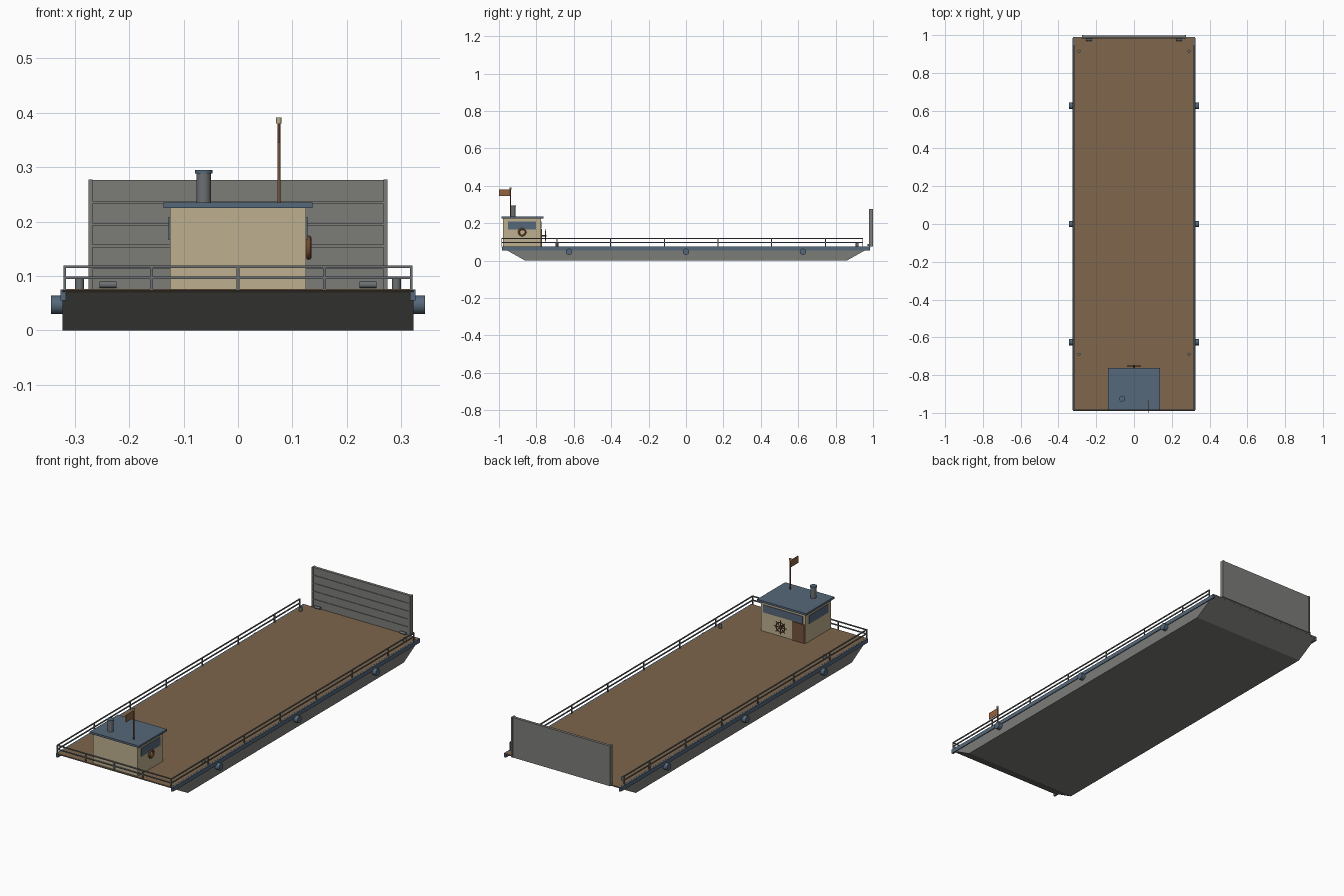
import bpy, bmesh, math
from mathutils import Vector

if "Cube" in bpy.data.objects:
    bpy.data.objects.remove(bpy.data.objects["Cube"])


def mat(name, r, g, b):
    lin = [((c / 255 + 0.055) / 1.055) ** 2.4 if c > 10 else c / 3294 for c in (r, g, b)]
    m = bpy.data.materials.new(name)
    m.diffuse_color = (*lin, 1)
    m.use_nodes = True
    m.node_tree.nodes["Principled BSDF"].inputs["Base Color"].default_value = m.diffuse_color
    return m


GREY = mat("hull grey", 124, 124, 121)
DECK = mat("deck brown", 126, 102, 76)
BEIGE = mat("cabin beige", 190, 176, 143)
BLUE = mat("slate blue", 86, 104, 122)
STEEL = mat("rail steel", 108, 112, 114)
WOOD = mat("dark wood", 116, 84, 60)
RUST = mat("buoy brown", 146, 98, 64)


def finish(name, bm, material, smooth=False):
    bmesh.ops.recalc_face_normals(bm, faces=bm.faces[:])
    me = bpy.data.meshes.new(name)
    bm.to_mesh(me)
    bm.free()
    ob = bpy.data.objects.new(name, me)
    bpy.context.collection.objects.link(ob)
    me.materials.append(material)
    if smooth:
        bpy.ops.object.select_all(action='DESELECT')
        ob.select_set(True)
        bpy.context.view_layer.objects.active = ob
        bpy.ops.object.shade_smooth_by_angle(angle=math.radians(40))
    return ob


def add_box(bm, x0, x1, y0, y1, z0, z1):
    vs = bmesh.ops.create_cube(bm, size=1)['verts']
    for v in vs:
        v.co = Vector(((x0 + x1) / 2 + v.co.x * (x1 - x0),
                       (y0 + y1) / 2 + v.co.y * (y1 - y0),
                       (z0 + z1) / 2 + v.co.z * (z1 - z0)))


def box(name, material, *b):
    bm = bmesh.new()
    add_box(bm, *b)
    return finish(name, bm, material)


def add_rod(bm, a, b, r, n=12):
    a, b = Vector(a), Vector(b)
    vs = bmesh.ops.create_cone(bm, cap_ends=True, segments=n, radius1=r, radius2=r,
                               depth=(b - a).length)['verts']
    q = Vector((0, 0, 1)).rotation_difference(b - a)
    for v in vs:
        v.co = q @ v.co + (a + b) / 2


def rod(name, material, a, b, r, n=16):
    bm = bmesh.new()
    add_rod(bm, a, b, r, n)
    return finish(name, bm, material, True)


def add_ring(bm, c, axis, R, r, n=20, k=8):
    """Torus around the given axis ('x' or 'y')."""
    grid = []
    for i in range(n):
        t = 2 * math.pi * i / n
        row = []
        for j in range(k):
            p = 2 * math.pi * j / k
            d, h = R + r * math.cos(p), r * math.sin(p)
            u, w = d * math.cos(t), d * math.sin(t)
            off = Vector((h, u, w)) if axis == 'x' else Vector((u, h, w))
            row.append(bm.verts.new(Vector(c) + off))
        grid.append(row)
    for i in range(n):
        for j in range(k):
            a, b = grid[i], grid[(i + 1) % n]
            bm.faces.new((a[j], b[j], b[(j + 1) % k], a[(j + 1) % k]))


# Hull: raked profile extruded across x
bm = bmesh.new()
prof = [(-0.99, 0.073), (-0.86, 0), (0.86, 0), (0.99, 0.073)]
f = bm.faces.new([bm.verts.new((-0.322, y, z)) for y, z in prof])
ext = bmesh.ops.extrude_face_region(bm, geom=[f])['geom']
bmesh.ops.translate(bm, vec=(0.644, 0, 0), verts=[g for g in ext if isinstance(g, bmesh.types.BMVert)])
finish("hull", bm, GREY)

box("deck", DECK, -0.318, 0.318, -0.985, 0.985, 0.07, 0.076)

# Rub rails and round fenders on both sides
for s, side in ((-1, "left"), (1, "right")):
    x0, x1 = sorted((s * 0.316, s * 0.326))
    box(side + "_rub_rail", BLUE, x0, x1, -0.985, 0.985, 0.055, 0.0755)
    for i, y in enumerate((-0.625, 0, 0.625)):
        rod(f"{side}_fender_{i}", BLUE, (s * 0.318, y, 0.047), (s * 0.343, y, 0.047), 0.017)
    for y, end in ((-0.69, "front"), (0.915, "rear")):
        rod(f"{side}_{end}_bollard", STEEL, (s * 0.291, y, 0.075), (s * 0.291, y, 0.096), 0.008, 12)
    rod(side + "_ramp_hinge", STEEL, (s * 0.223, 0.975, 0.084), (s * 0.254, 0.975, 0.084), 0.006, 12)

# Guard rail: two long sides and the front end
bm = bmesh.new()
RX, Y0, Y1, H = 0.318, -0.985, 0.945, 0.0025
for s in (-1, 1):
    for z in (0.097, 0.117):
        add_box(bm, s * RX - H, s * RX + H, Y0 - H, Y1 + H, z - H, z + H)
    for y in [Y0] + [-0.69 + 0.287 * i for i in range(6)] + [Y1]:
        add_box(bm, s * RX - H, s * RX + H, y - H, y + H, 0.074, 0.117)
for z in (0.097, 0.117):
    add_box(bm, -RX, RX, Y0 - H, Y0 + H, z - H, z + H)
for x in (-0.159, 0, 0.159):
    add_box(bm, x - H, x + H, Y0 - H, Y0 + H, 0.074, 0.117)
finish("guard_rail", bm, STEEL)

# Raised loading ramp with ribs on the inner face
bm = bmesh.new()
add_box(bm, -0.272, 0.272, 0.984, 0.998, 0.074, 0.276)
for s in (-1, 1):
    add_box(bm, s * 0.271 - 0.004, s * 0.271 + 0.004, 0.979, 1.0, 0.074, 0.277)
for i in range(4):
    z = 0.115 + i * 0.04
    add_box(bm, -0.267, 0.267, 0.981, 0.985, z - 0.0025, z + 0.0025)
finish("loading_ramp", bm, GREY)

# Cabin with roof, windows and door
box("cabin", BEIGE, -0.125, 0.125, -0.978, -0.775, 0.074, 0.226)
box("cabin_roof", BLUE, -0.137, 0.137, -0.986, -0.762, 0.225, 0.235)
for s, side in ((-1, "left"), (1, "right")):
    x0, x1 = sorted((s * 0.124, s * 0.128))
    box(side + "_window", BLUE, x0, x1, -0.952, -0.802, 0.166, 0.208)
box("rear_window", BLUE, -0.11, 0.11, -0.776, -0.772, 0.172, 0.21)
box("door", WOOD, -0.118, -0.052, -0.776, -0.771, 0.076, 0.17)

# Life ring on the right wall
bm = bmesh.new()
add_ring(bm, (0.13, -0.876, 0.152), 'x', 0.0175, 0.005)
finish("life_ring", bm, RUST, True)

# Steering wheel with spokes on a short shaft
bm = bmesh.new()
C = Vector((0, -0.752, 0.133))
add_ring(bm, C, 'y', 0.024, 0.003, 20, 6)
for i in range(4):
    t = math.pi * i / 4
    d = Vector((math.cos(t), 0, math.sin(t))) * 0.036
    add_rod(bm, C - d, C + d, 0.002, 6)
add_rod(bm, (0, -0.777, 0.133), (0, -0.747, 0.133), 0.005, 10)
finish("steering_wheel", bm, WOOD, True)

# Funnel
rod("funnel", STEEL, (-0.063, -0.925, 0.234), (-0.063, -0.925, 0.29), 0.0135)
rod("funnel_cap", BLUE, (-0.063, -0.925, 0.288), (-0.063, -0.925, 0.295), 0.016)

# Flag pole, finial and flag
P = (0.075, -0.938)
rod("flag_pole", WOOD, (*P, 0.234), (*P, 0.385), 0.003, 10)
rod("pole_finial", BEIGE, (*P, 0.38), (*P, 0.391), 0.005, 10)
box("flag", RUST, 0.0738, 0.0762, -1.0, -0.938, 0.344, 0.38)
